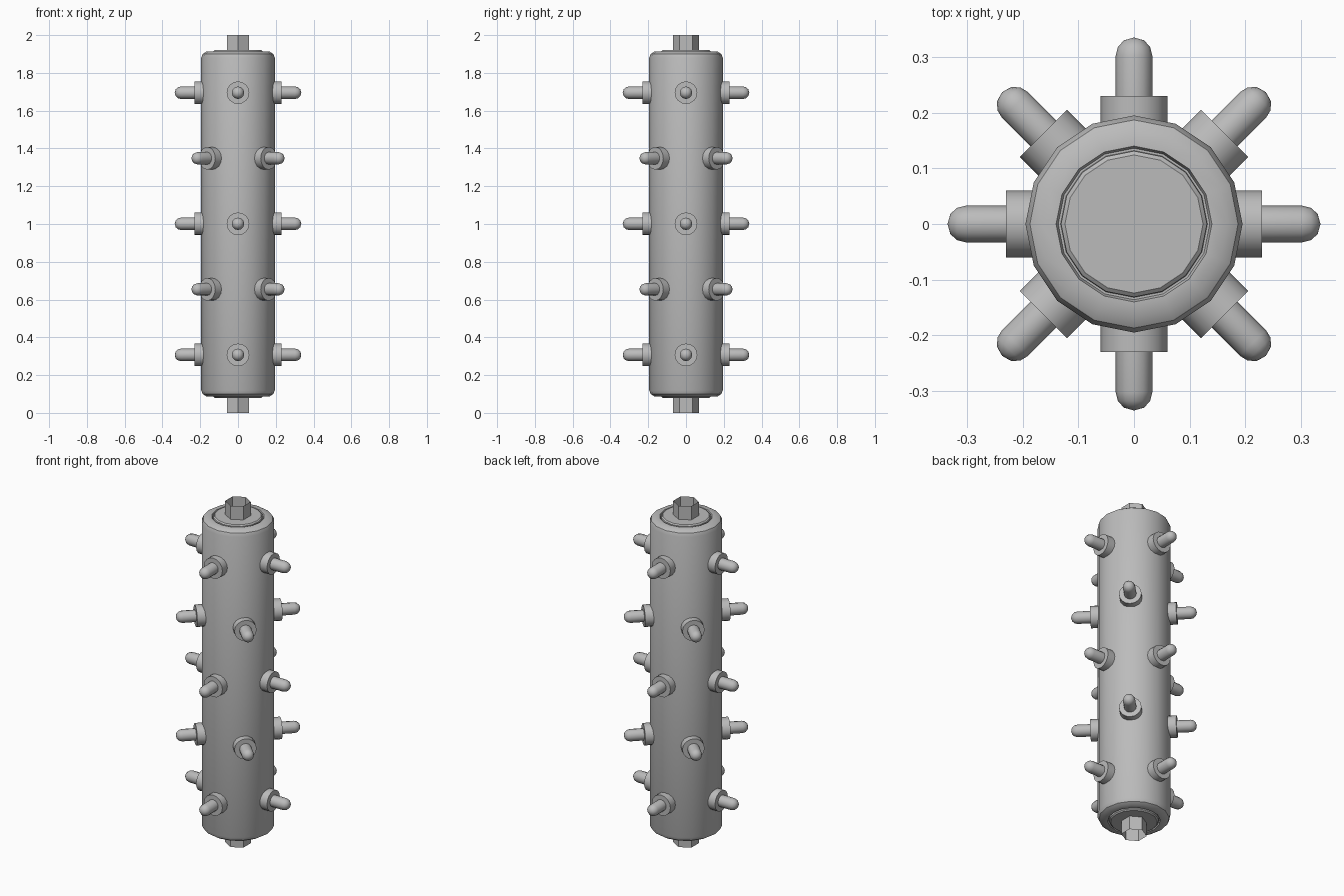
import bpy
import bmesh
from math import radians, pi, cos, sin
from mathutils import Matrix

cube = bpy.data.objects.get("Cube")
if cube:
    bpy.data.objects.remove(cube)

grey = bpy.data.materials.new("plain grey")
grey.use_nodes = True
colour = (0.5, 0.5, 0.5, 1)
grey.diffuse_color = colour
grey.node_tree.nodes["Principled BSDF"].inputs["Base Color"].default_value = colour


def lathe(name, profile, sides, matrix=Matrix(), start=0, angle=35):
    """Revolve (radius, height) points around z, then place the part."""
    bm = bmesh.new()
    rings = []
    for r, z in profile:
        if r == 0:
            rings.append([bm.verts.new((0, 0, z))] * sides)
        else:
            turns = [start + 2 * pi * i / sides for i in range(sides)]
            rings.append([bm.verts.new((r * cos(a), r * sin(a), z)) for a in turns])
    for low, high in zip(rings, rings[1:]):
        for i in range(sides):
            j = (i + 1) % sides
            corners = dict.fromkeys((low[i], low[j], high[j], high[i]))
            bm.faces.new(list(corners))
    bm.transform(matrix)
    mesh = bpy.data.meshes.new(name)
    bm.to_mesh(mesh)
    bm.free()
    mesh.materials.append(grey)
    obj = bpy.data.objects.new(name, mesh)
    bpy.context.collection.objects.link(obj)
    bpy.ops.object.select_all(action='DESELECT')
    obj.select_set(True)
    bpy.context.view_layer.objects.active = obj
    bpy.ops.object.shade_smooth_by_angle(angle=radians(angle))
    return obj


# Rounded drum with a groove around each raised end disc, mirrored about mid height
upper = [(0.195, 1.88), (0.187, 1.90), (0.168, 1.912), (0.14, 1.913),
         (0.136, 1.90), (0.132, 1.90), (0.131, 1.914), (0.124, 1.92), (0, 1.92)]
lower = [(r, 2 - z) for r, z in reversed(upper)]
lathe("drum", lower + upper, 16)

# Open hexagonal axle ends
for name, z in (("top_axle", 1.91), ("bottom_axle", 0)):
    lathe(name, [(0.068, z), (0.068, z + 0.09)], 6, start=pi / 2)

# Rows of studs, every other row turned by half a step
collar = [(0, 0.15), (0.06, 0.15), (0.06, 0.23), (0, 0.23)]
pin = [(0, 0.2), (0.033, 0.2), (0.033, 0.302), (0.029, 0.318), (0.018, 0.330), (0, 0.335)]
for row in range(5):
    height = 0.307 + row * 0.347
    for k in range(4):
        turn = radians(90 * k + 45 * (row % 2))
        place = (Matrix.Translation((0, 0, height)) @ Matrix.Rotation(turn, 4, 'Z')
                 @ Matrix.Rotation(pi / 2, 4, 'Y'))
        lathe(f"stud_collar_{row}_{k}", collar, 16, place)
        lathe(f"stud_pin_{row}_{k}", pin, 12, place, angle=50)
